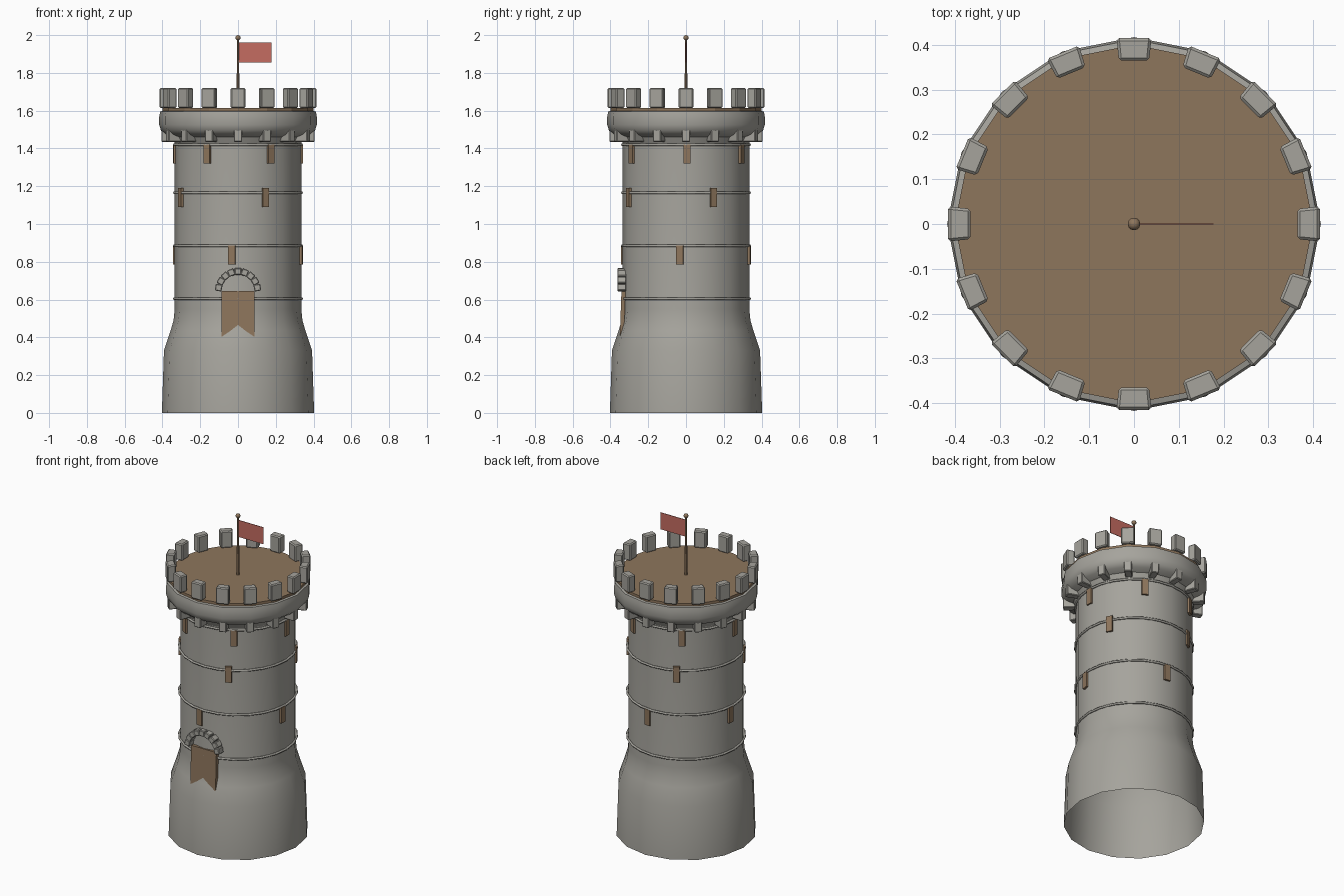
import bpy, bmesh
from math import sin, cos, pi, radians
from mathutils import Matrix, Vector

cube = bpy.data.objects.get("Cube")
if cube:
    bpy.data.objects.remove(cube, do_unlink=True)


def material(name, rgb):
    m = bpy.data.materials.new(name)
    m.use_nodes = True
    m.diffuse_color = (*rgb, 1)
    m.node_tree.nodes["Principled BSDF"].inputs["Base Color"].default_value = (*rgb, 1)
    return m


STONE = material("grey stone", (0.38, 0.37, 0.335))
WOOD = material("brown wood", (0.27, 0.18, 0.108))
RED = material("red cloth", (0.56, 0.15, 0.12))
SIDES = 16


def finish(name, bm, mat, smooth=None):
    mesh = bpy.data.meshes.new(name)
    bm.to_mesh(mesh)
    bm.free()
    mesh.materials.append(mat)
    ob = bpy.data.objects.new(name, mesh)
    bpy.context.collection.objects.link(ob)
    if smooth:
        bpy.ops.object.select_all(action='DESELECT')
        ob.select_set(True)
        bpy.context.view_layer.objects.active = ob
        bpy.ops.object.shade_smooth_by_angle(angle=radians(smooth))
    return ob


def lathe(name, profile, mat, sides=SIDES, closed=False, smooth=35):
    """Spin (radius, height) points around the z axis."""
    bm = bmesh.new()
    rings = []
    for r, z in profile:
        rings.append([bm.verts.new((r * cos(2 * pi * i / sides), r * sin(2 * pi * i / sides), z))
                      for i in range(sides)])
    pairs = list(zip(rings, rings[1:]))
    if closed:
        pairs.append((rings[-1], rings[0]))
    for low, high in pairs:
        for i in range(sides):
            j = (i + 1) % sides
            bm.faces.new((low[i], low[j], high[j], high[i]))
    return finish(name, bm, mat, smooth)


def add_box(bm, matrix, size, taper=1.0, bevel=0.0):
    """Box whose -y face is outward; taper narrows the inward side."""
    part = bmesh.new()
    bmesh.ops.create_cube(part, size=1)
    for v in part.verts:
        v.co = Vector(a * b for a, b in zip(v.co, size))
        if v.co.y > 0:
            v.co.x *= taper
    if bevel:
        bmesh.ops.bevel(part, geom=part.edges[:], offset=bevel, segments=1, affect='EDGES')
    part.transform(matrix)
    temp = bpy.data.meshes.new("temp")
    part.to_mesh(temp)
    part.free()
    bm.from_mesh(temp)
    bpy.data.meshes.remove(temp)


def around(angle, radius, z):
    """Place on a circle, angle in degrees from the front towards +x."""
    return Matrix.Rotation(radians(angle), 4, 'Z') @ Matrix.Translation((0, -radius, z))


# Tower shell, open underneath
lathe("tower_wall", [(0.403, 0), (0.392, 0.33), (0.357, 0.435), (0.341, 0.49),
                     (0.335, 0.55), (0.335, 1.45)], STONE)

# Flared gallery and its wooden floor
lathe("gallery", [(0.335, 1.43), (0.35, 1.46), (0.385, 1.475), (0.408, 1.495), (0.417, 1.525),
                  (0.417, 1.57), (0.412, 1.595), (0.395, 1.6)], STONE)
bm = bmesh.new()
bmesh.ops.create_cone(bm, cap_ends=True, segments=SIDES, radius1=0.4, radius2=0.4, depth=0.02,
                      matrix=Matrix.Translation((0, 0, 1.605)))
finish("gallery_floor", bm, WOOD)

# Thin stone bands around the wall
for n, z in enumerate((0.605, 0.885, 1.165, 1.42)):
    section = [(0.337 + 0.007 * cos(a * pi / 3), z + 0.007 * sin(a * pi / 3)) for a in range(6)]
    lathe("stone_band_%d" % (n + 1), section, STONE, sides=24, closed=True, smooth=70)

# Battlement blocks and the brackets below them
blocks, brackets = bmesh.new(), bmesh.new()
for i in range(SIDES):
    turn = i * 360 / SIDES
    add_box(blocks, around(turn, 0.39, 1.667), (0.078, 0.05, 0.105), 0.87, 0.006)
    add_box(brackets, around(turn, 0.366, 1.468), (0.044, 0.08, 0.066), 0.9, 0.004)
finish("battlement_blocks", blocks, STONE)
finish("brackets", brackets, STONE)

# Window slits in three rows: first angle, count, height
windows = bmesh.new()
for start, count, z in ((31, 6, 1.37), (25.6, 4, 1.14), (-5.6, 4, 0.835)):
    for i in range(count):
        add_box(windows, around(start + i * 360 / count, 0.333, z), (0.038, 0.02, 0.1))
finish("window_slits", windows, WOOD)

# Door, leaning slightly with the wall
bm = bmesh.new()
add_box(bm, Matrix.Translation((0, -0.335, 0.525)) @ Matrix.Rotation(radians(-2), 4, 'X'),
        (0.176, 0.022, 0.24))
finish("door", bm, WOOD)

# Stone arch above the door
bm = bmesh.new()
STONES = 9
for i in range(STONES):
    tilt = pi * ((i + 0.5) / STONES - 0.5)
    place = (Matrix.Translation((0, -0.34, 0.645)) @ Matrix.Rotation(tilt, 4, 'Y')
             @ Matrix.Translation((0, 0, 0.104)))
    add_box(bm, place, (0.036, 0.046, 0.036), 1, 0.004)
finish("door_arch", bm, STONE)

# Flagpole with ball finial
lathe("flagpole", [(0.009, 1.61), (0.008, 1.79), (0.006, 1.8), (0.005, 1.98)], WOOD, sides=8)
bm = bmesh.new()
bmesh.ops.create_uvsphere(bm, u_segments=12, v_segments=8, radius=0.014,
                          matrix=Matrix.Translation((0, 0, 1.986)))
finish("pole_ball", bm, WOOD, 60)

# Flag
bm = bmesh.new()
add_box(bm, Matrix.Translation((0.091, 0, 1.907)), (0.174, 0.003, 0.106))
finish("flag", bm, RED)
